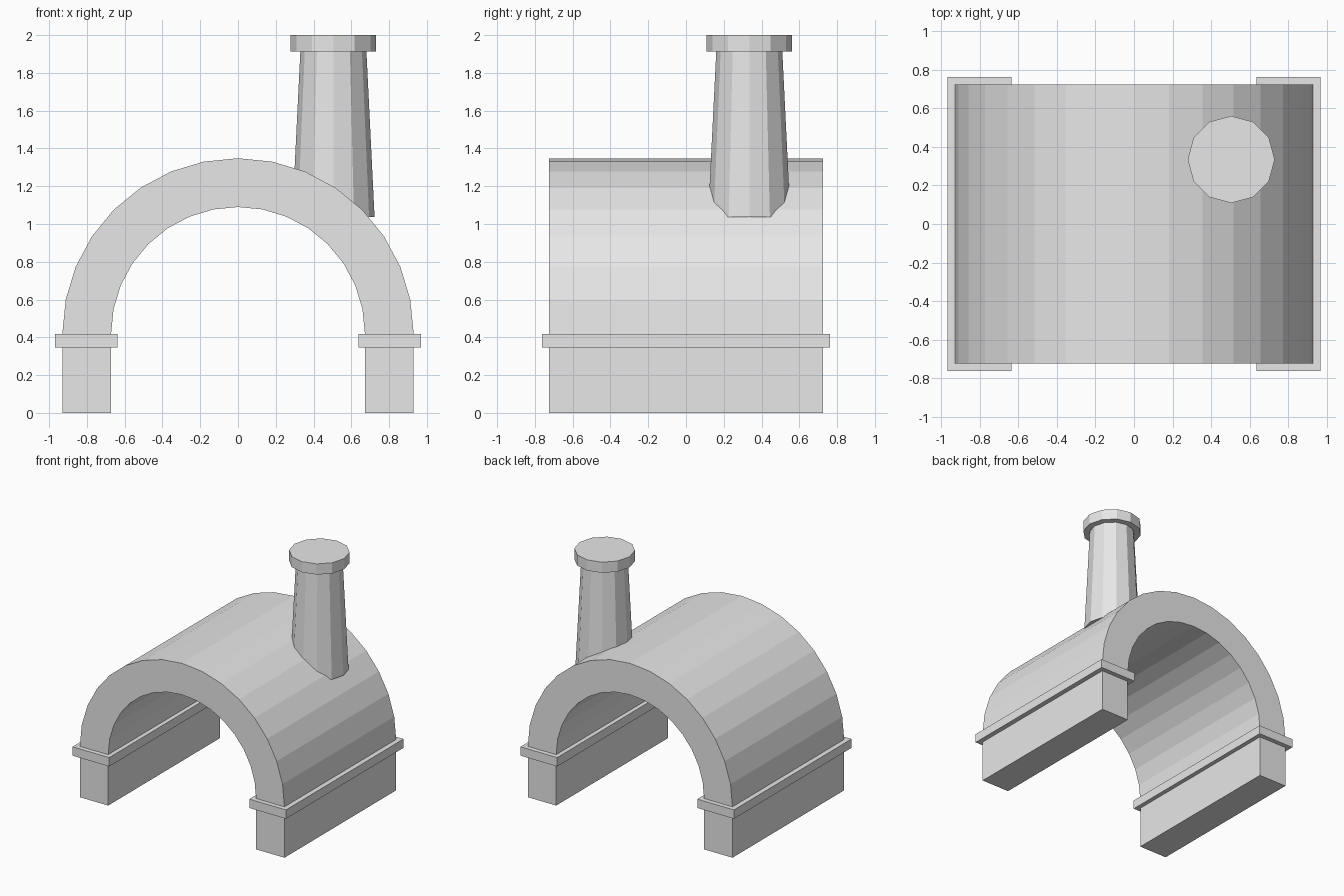
import bpy
import bmesh
from math import cos, sin, pi

cube = bpy.data.objects.get("Cube")
if cube:
    bpy.data.objects.remove(cube, do_unlink=True)

# Plain grey stone for every part
stone = bpy.data.materials.new("grey_stone")
stone.use_nodes = True
GREY = (0.8, 0.8, 0.8, 1)
stone.diffuse_color = GREY
stone.node_tree.nodes["Principled BSDF"].inputs["Base Color"].default_value = GREY


def add_part(name, bm):
    bmesh.ops.recalc_face_normals(bm, faces=bm.faces)
    mesh = bpy.data.meshes.new(name)
    bm.to_mesh(mesh)
    bm.free()
    mesh.materials.append(stone)
    obj = bpy.data.objects.new(name, mesh)
    bpy.context.collection.objects.link(obj)
    return obj


def box(name, x0, x1, half_depth, z0, z1):
    bm = bmesh.new()
    bmesh.ops.create_cube(bm, size=1)
    bmesh.ops.scale(bm, vec=(x1 - x0, 2 * half_depth, z1 - z0), verts=bm.verts)
    bmesh.ops.translate(bm, vec=((x0 + x1) / 2, 0, (z0 + z1) / 2), verts=bm.verts)
    return add_part(name, bm)


def tapered_drum(name, x, y, z0, z1, r0, r1, sides=12):
    bm = bmesh.new()
    bmesh.ops.create_cone(bm, cap_ends=True, segments=sides,
                          radius1=r0, radius2=r1, depth=z1 - z0)
    bmesh.ops.translate(bm, vec=(x, y, (z0 + z1) / 2), verts=bm.verts)
    return add_part(name, bm)


OUTER, INNER, HALF_DEPTH = 0.93, 0.672, 0.725
LEDGE_BOTTOM, SPRING = 0.345, 0.418

# Half-round vault: a ring of quads pushed back along y
STEPS = 16
bm = bmesh.new()
rings = []
for i in range(STEPS + 1):
    a = pi * i / STEPS
    rings.append([bm.verts.new((r * cos(a), -HALF_DEPTH, SPRING + r * sin(a)))
                  for r in (INNER, OUTER)])
front = [bm.faces.new((p[0], p[1], q[1], q[0])) for p, q in zip(rings, rings[1:])]
extruded = bmesh.ops.extrude_face_region(bm, geom=front, use_keep_orig=True)
back = [v for v in extruded["geom"] if isinstance(v, bmesh.types.BMVert)]
bmesh.ops.translate(bm, vec=(0, 2 * HALF_DEPTH, 0), verts=back)
add_part("vault", bm)

# Side walls and the ledges they carry
for side, s in (("left", 1), ("right", -1)):
    x0, x1 = sorted((s * INNER, s * OUTER))
    box(side + "_wall", x0, x1, HALF_DEPTH, 0, LEDGE_BOTTOM)
    x0, x1 = sorted((s * 0.637, s * 0.97))
    box(side + "_ledge", x0, x1, 0.763, LEDGE_BOTTOM, SPRING)

# Chimney standing on the left rear of the vault
tapered_drum("chimney_shaft", 0.505, 0.335, 1.037, 1.912, 0.218, 0.175)
tapered_drum("chimney_cap", 0.505, 0.335, 1.912, 2.0, 0.226, 0.226)
